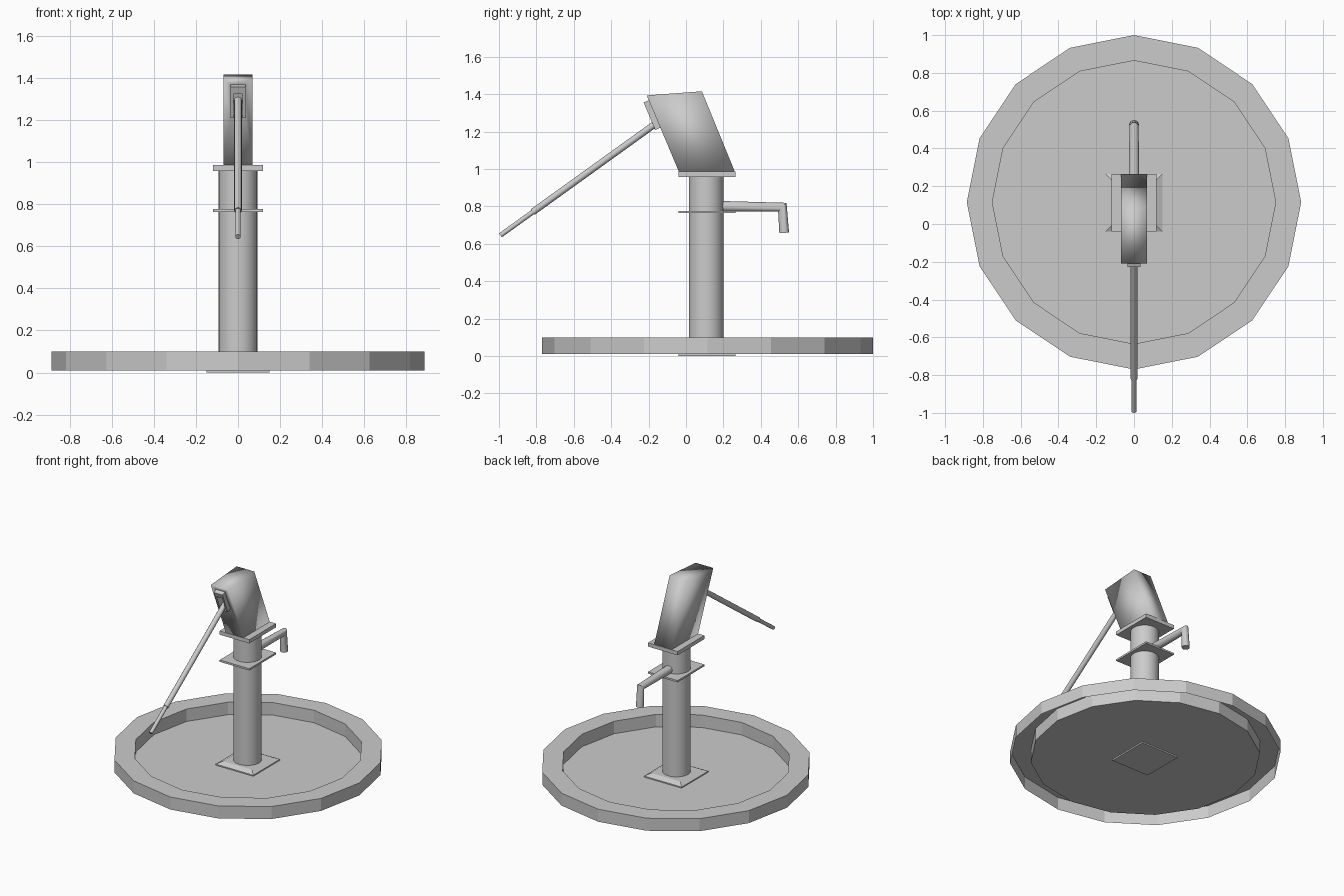
import bpy, bmesh, math
from mathutils import Vector

if "Cube" in bpy.data.objects:
    bpy.data.objects.remove(bpy.data.objects["Cube"])

CY = 0.112  # y of the pump axis


def make(name, rings, cap_start=False, cap_end=True, smooth=None):
    """Skin a list of equal-length vertex rings into one object."""
    bm = bmesh.new()
    rows = [[bm.verts.new(p) for p in ring] for ring in rings]
    n = len(rows[0])
    for a, b in zip(rows, rows[1:]):
        for i in range(n):
            j = (i + 1) % n
            bm.faces.new((a[i], a[j], b[j], b[i]))
    if cap_start:
        bm.faces.new(rows[0])
    if cap_end:
        bm.faces.new(rows[-1])
    bmesh.ops.recalc_face_normals(bm, faces=bm.faces[:])
    me = bpy.data.meshes.new(name)
    bm.to_mesh(me)
    bm.free()
    ob = bpy.data.objects.new(name, me)
    bpy.context.collection.objects.link(ob)
    if smooth:
        me.shade_smooth()
        me.set_sharp_from_angle(angle=math.radians(smooth))
    return ob


def circle(r, z, n, cy):
    return [(r * math.sin(2 * math.pi * i / n), cy + r * math.cos(2 * math.pi * i / n), z)
            for i in range(n)]


def rect(hx, hy, z):
    return [(-hx, CY - hy, z), (hx, CY - hy, z), (hx, CY + hy, z), (-hx, CY + hy, z)]


def tube(name, path, radii, n=16):
    """Round bar along a path in the yz plane, with mitred corners."""
    pts = [Vector((0, y, z)) for y, z in path]
    X = Vector((1, 0, 0))
    rings = []
    for k, p in enumerate(pts):
        d_in = (p - pts[k - 1]).normalized() if k else None
        d_out = (pts[k + 1] - p).normalized() if k < len(pts) - 1 else None
        a, b = d_in or d_out, d_out or d_in
        t = (a + b).normalized()
        side = t.cross(X) / max(t.dot(a), 0.5)
        rings.append([p + radii[k] * (X * math.cos(2 * math.pi * i / n) + side * math.sin(2 * math.pi * i / n))
                      for i in range(n)])
    return make(name, rings, cap_start=True, smooth=40)


# Basin: 16-sided rim, open underneath, with a floor disc
make("basin", [circle(r, z, 16, 0.115) for r, z in
               ((0.885, 0.01), (0.885, 0.1), (0.75, 0.1), (0.75, 0.01))])

# Base plate with sloped top
make("base_plate", [rect(0.15, 0.152, 0), rect(0.15, 0.152, 0.018), rect(0.115, 0.117, 0.035)],
     cap_start=True)

# Standpipe
make("standpipe", [circle(0.093, z, 24, 0.108) for z in (0.0, 0.965)], cap_start=True, smooth=40)

# Flanges
for name, z0, z1 in (("lower_flange", 0.763, 0.776), ("upper_flange", 0.958, 0.985)):
    make(name, [rect(0.118, 0.152, z0), rect(0.118, 0.152, z1)], cap_start=True)

# Pump head: leaning box whose front carries a raised, hollow handle socket
W = 0.07
LOW, HIGH = Vector((0, -0.037, 0.983)), Vector((0, -0.21, 1.393))
SLOPE = (HIGH - LOW).normalized()
OUT = Vector((0, -SLOPE.z, SLOPE.y))


def front_rect(hx, z0, z1, depth):
    def at(x, z):
        return LOW + (HIGH - LOW) * ((z - LOW.z) / (HIGH.z - LOW.z)) + OUT * depth + Vector((x, 0, 0))
    return [at(-hx, z0), at(hx, z0), at(hx, z1), at(-hx, z1)]


back = [(-W, 0.262, 0.983), (W, 0.262, 0.983), (W, 0.085, 1.415), (-W, 0.085, 1.415)]
head = make("pump_head", [back,
                          front_rect(W, LOW.z, HIGH.z, 0),
                          front_rect(0.035, 1.22, 1.367, 0),
                          front_rect(0.035, 1.22, 1.367, 0.03),
                          front_rect(0.022, 1.225, 1.335, 0.03),
                          front_rect(0.022, 1.225, 1.335, -0.07)],
            cap_start=True, smooth=180)
# Keep the socket edges crisp, the head body softly shaded
for e in head.data.edges:
    e.use_edge_sharp = min(e.vertices) >= 8

# Handle with thinner grip end
tube("handle", [(-0.09, 1.294), (-0.82, 0.769)], [0.018, 0.018], 12)
tube("handle_grip", [(-0.80, 0.783), (-0.992, 0.645)], [0.013, 0.013], 12)

# Spout
tube("spout", [(0.17, 0.80), (0.515, 0.795), (0.525, 0.658)], [0.029, 0.024, 0.026])
